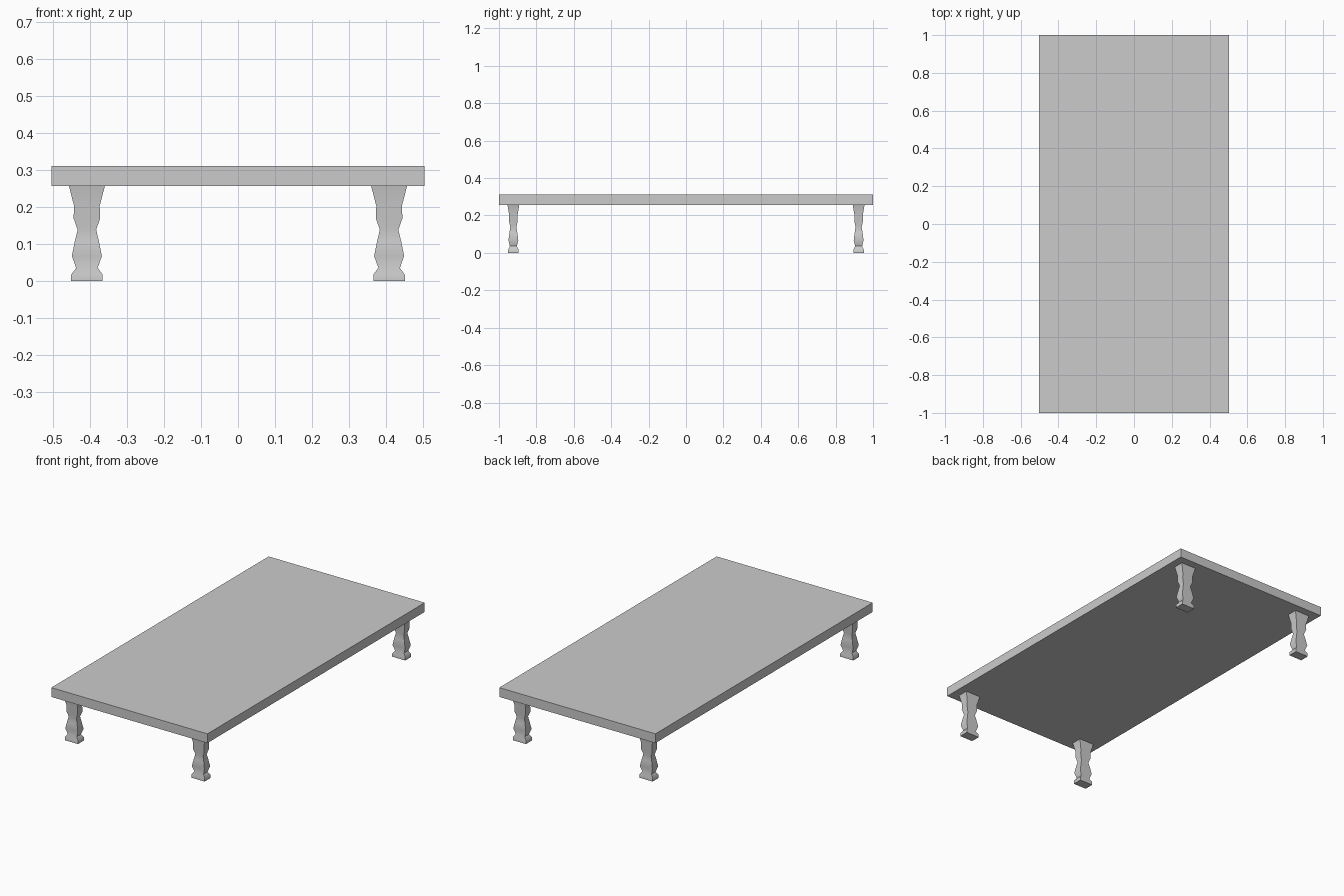
import bpy, bmesh
from math import radians

if "Cube" in bpy.data.objects:
    bpy.data.objects.remove(bpy.data.objects["Cube"])

# (height, half width in x) up the leg; depth is a fixed share of width
PROFILE = [(0, .0425), (.018, .0425), (.036, .029), (.068, .0405), (.108, .0325),
           (.139, .025), (.17, .036), (.203, .0345), (.257, .0485)]
DEPTH = 0.65


def new_object(name, bm):
    bmesh.ops.recalc_face_normals(bm, faces=bm.faces)
    mesh = bpy.data.meshes.new(name)
    bm.to_mesh(mesh)
    bm.free()
    obj = bpy.data.objects.new(name, mesh)
    bpy.context.collection.objects.link(obj)
    return obj


def make_leg(name, x, y):
    bm = bmesh.new()
    rings = [[bm.verts.new((sx * w, sy * w * DEPTH, z))
              for sx, sy in ((-1, -1), (1, -1), (1, 1), (-1, 1))] for z, w in PROFILE]
    for a, b in zip(rings, rings[1:]):
        for i in range(4):
            j = (i + 1) % 4
            bm.faces.new((a[i], a[j], b[j], b[i]))
    bm.faces.new(rings[0][::-1])
    bm.faces.new(rings[-1])
    obj = new_object(name, bm)
    obj.location = (x, y, 0)
    bpy.ops.object.select_all(action='DESELECT')
    obj.select_set(True)
    bpy.context.view_layer.objects.active = obj
    bpy.ops.object.shade_smooth_by_angle(angle=radians(40))


# Table top slab
bm = bmesh.new()
bmesh.ops.create_cube(bm, size=1)
bmesh.ops.scale(bm, vec=(1.006, 2, .054), verts=bm.verts)
table_top = new_object("table_top", bm)
table_top.location.z = .284

# Four shaped legs
for side, x in (("left", -.408), ("right", .408)):
    for end, y in (("front", -.923), ("back", .923)):
        make_leg(f"{end}_{side}_leg", x, y)
